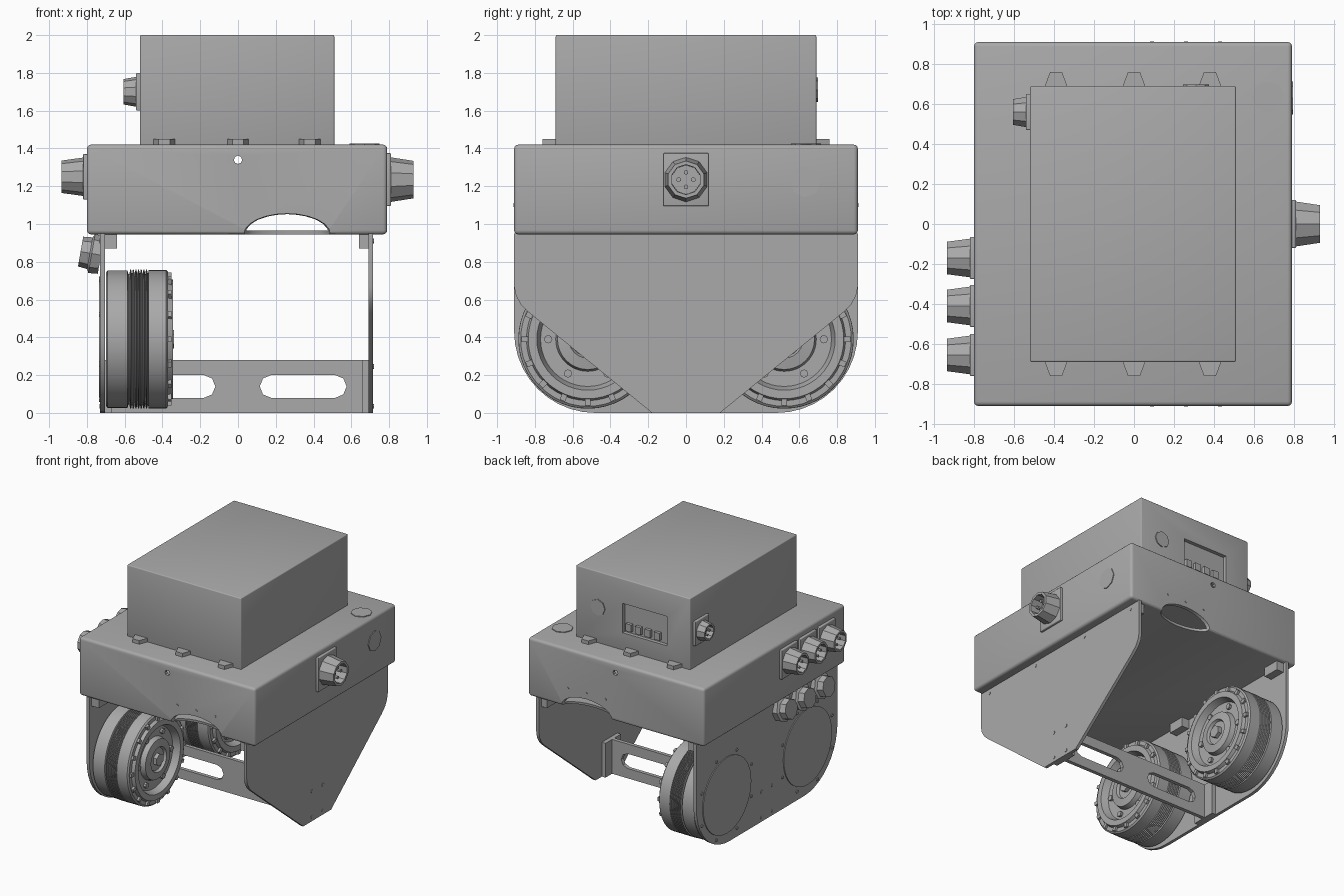
import bpy, bmesh
from math import radians, pi, sin, cos
from mathutils import Matrix, Vector

if "Cube" in bpy.data.objects:
    bpy.data.objects.remove(bpy.data.objects["Cube"])

GREY = (0.4, 0.4, 0.4, 1)
metal = bpy.data.materials.new("plain_grey_metal")
metal.use_nodes = True
metal.diffuse_color = GREY
metal.node_tree.nodes["Principled BSDF"].inputs["Base Color"].default_value = GREY


def finish(name, bm, loc=(0, 0, 0), smooth=30):
    bmesh.ops.recalc_face_normals(bm, faces=bm.faces)
    mesh = bpy.data.meshes.new(name)
    bm.to_mesh(mesh)
    bm.free()
    mesh.materials.append(metal)
    ob = bpy.data.objects.new(name, mesh)
    ob.location = loc
    bpy.context.collection.objects.link(ob)
    mesh.shade_smooth()
    mesh.set_sharp_from_angle(angle=radians(smooth))
    return ob


def box(name, x, y, z, bevel=0):
    bm = bmesh.new()
    bmesh.ops.create_cube(bm, size=1)
    for v in bm.verts:
        v.co = [lo + (hi - lo) * (c + 0.5) for c, (lo, hi) in zip(v.co, (x, y, z))]
    if bevel:
        bmesh.ops.bevel(bm, geom=bm.edges[:], offset=bevel, segments=3,
                        profile=0.5, affect='EDGES')
    return finish(name, bm)


def prism(name, points, axis, lo, hi):
    """Extrude a 2D outline along one axis."""
    place = {'x': lambda a, b, d: (d, a, b), 'y': lambda a, b, d: (a, d, b),
             'z': lambda a, b, d: (a, b, d)}[axis]
    bm = bmesh.new()
    face = bm.faces.new([bm.verts.new(place(a, b, lo)) for a, b in points])
    new = bmesh.ops.extrude_face_region(bm, geom=[face])["geom"]
    shift = Vector(place(0, 0, hi - lo))
    bmesh.ops.translate(bm, vec=shift, verts=[g for g in new if isinstance(g, bmesh.types.BMVert)])
    return finish(name, bm)


def lathe(name, profile, loc, sides=10, axis='x', flip=1, smooth=30):
    """Spin (distance, radius) points around an axis."""
    bm = bmesh.new()
    vs = [bm.verts.new((d * flip, 0, r)) for d, r in profile]
    es = [bm.edges.new(p) for p in zip(vs, vs[1:])]
    bmesh.ops.spin(bm, geom=vs + es, cent=(0, 0, 0), axis=(1, 0, 0),
                   angle=2 * pi, steps=sides)
    bmesh.ops.remove_doubles(bm, verts=bm.verts, dist=0.0002)
    turn = {'x': Matrix(), 'y': Matrix.Rotation(pi / 2, 4, 'Z'),
            'z': Matrix.Rotation(-pi / 2, 4, 'Y')}[axis]
    bm.transform(turn)
    return finish(name, bm, loc, smooth)


def disc(name, loc, r, h, axis, flip=1, sides=8):
    return lathe(name, [(0, 0), (0, r), (h, r), (h, 0)], loc, sides, axis, flip)


def cut(ob, cutters):
    for c in cutters:
        c.hide_render = True
        m = ob.modifiers.new("cut", 'BOOLEAN')
        m.operation, m.solver, m.object = 'DIFFERENCE', 'EXACT', c
    deps = bpy.context.evaluated_depsgraph_get()
    mesh = bpy.data.meshes.new_from_object(ob.evaluated_get(deps))
    ob.modifiers.clear()
    ob.data = mesh
    mesh.shade_smooth()
    mesh.set_sharp_from_angle(angle=radians(30))
    for c in cutters:
        bpy.data.objects.remove(c)


def arc(cx, cz, r, a0, a1, n=10):
    steps = [radians(a0 + (a1 - a0) * i / n) for i in range(n + 1)]
    return [(cx + r * cos(a), cz + r * sin(a)) for a in steps]


# Main housing: hollow shell with cable notches and small holes front and back
housing = box("housing", (-0.8, 0.79), (-0.91, 0.91), (0.945, 1.42), 0.022)
cutters = [box("cavity", (-0.775, 0.765), (-0.885, 0.885), (0.965, 1.4))]
for s in (-1, 1):
    bm = bmesh.new()
    bmesh.ops.create_uvsphere(bm, u_segments=20, v_segments=12, radius=1)
    bmesh.ops.scale(bm, vec=(0.23, 0.11, 0.11), verts=bm.verts)
    cutters.append(finish("notch", bm, (0.26, s * 0.91, 0.945)))
    cutters.append(disc("hole", (0, s * 0.95, 1.34), 0.022, 0.1, 'y', -s))
cut(housing, cutters)
for s in (-1, 1):
    for x in (0.09, 0.26, 0.43):
        disc("notch_screw", (x, s * 0.908, 1.1), 0.01, 0.006, 'y', s)
disc("top_plug", (0.67, 0.635, 1.418), 0.08, 0.008, 'z')
disc("side_plug", (0.788, 0.63, 1.225), 0.083, 0.008, 'x')

# Upper electronics box with a recessed socket panel on the back
upper = box("upper_box", (-0.52, 0.51), (-0.69, 0.69), (1.41, 2.0), 0.008)
cut(upper, [box("panel_cut", (-0.31, 0.09), (0.66, 0.75), (1.56, 1.8))])
for i in range(4):
    x = -0.24 + i * 0.085
    box("panel_socket", (x, x + 0.05), (0.65, 0.685), (1.58, 1.64))
disc("back_plug", (0.31, 0.688, 1.71), 0.065, 0.01, 'y')
for s in (-1, 1):
    for x in (-0.39, 0, 0.38):
        prism("mounting_lug", [(x - 0.06, s * 0.68), (x + 0.06, s * 0.68),
                               (x + 0.03, s * 0.76), (x - 0.03, s * 0.76)], 'z', 1.415, 1.45)


# Round sockets on square flanges
def connector(name, x, y, z, s, r, length, fw, fh):
    box(name + "_flange", sorted((x - s * 0.01, x + s * 0.02)),
        (y - fw, y + fw), (z - fh, z + fh), 0.006)
    lathe(name, [(0, r * 1.1), (length * 0.5, r), (length, r * 0.9), (length, r * 0.72),
                 (length * 0.35, r * 0.7), (length * 0.35, 0)], (x, y, z), 10, 'x', s, 20)
    for k in range(4):
        a = k * pi / 2
        disc(name + "_pin", (x + s * length * 0.3, y + r * 0.35 * cos(a), z + r * 0.35 * sin(a)),
             r * 0.12, length * 0.5, 'x', s, 6)


connector("power_socket", 0.79, 0, 1.235, 1, 0.11, 0.14, 0.12, 0.14)
connector("box_socket", -0.52, 0.56, 1.7, -1, 0.075, 0.085, 0.09, 0.1)
for y in (-0.17, -0.41, -0.655):
    connector("cable_socket", -0.8, y, 1.25, -1, 0.095, 0.135, 0.105, 0.12)
    gland = lathe("cable_gland", [(0, 0.07), (0, 0.1), (0.05, 0.105), (0.06, 0.085),
                                  (0.11, 0.08), (0.11, 0)], (-0.725, y, 0.835), 8, 'x', -1, 20)
    gland.rotation_euler.y = radians(10)

# Plain side plate, tapered to the crossbar
half = [(0.18, 0), (0.83, 0.53), (0.875, 0.575), (0.9, 0.62), (0.91, 0.67), (0.91, 0.95)]
prism("tapered_plate", half + [(-y, z) for y, z in reversed(half)], 'x', 0.69, 0.715)

# Wheel side plate with rounded lower corners
half = arc(0.48, 0.43, 0.43, -90, 0) + [(0.91, 0.95)]
prism("wheel_plate", half + [(-y, z) for y, z in reversed(half)], 'x', -0.73, -0.705)

# Crossbar with two slots and end flanges
bar = box("crossbar", (-0.7, 0.69), (-0.015, 0.015), (0, 0.28))
cut(bar, [prism("slot", arc(x + 0.17, 0.14, 0.06, -90, 90, 4) + arc(x - 0.17, 0.14, 0.06, 90, 270, 4),
                'y', -0.1, 0.1) for x in (-0.35, 0.345)])
for x in (-0.705, 0.657):
    box("crossbar_flange", (x, x + 0.035), (-0.1, 0.1), (0, 0.28))

# Housing brackets and plate screws
for s, face in ((1, 0.715), (-1, -0.73)):
    for y in (-0.81, -0.28, 0.28, 0.81):
        box("plate_bracket", sorted((s * 0.64, s * 0.705)), (y - 0.07, y + 0.07), (0.87, 0.95))
        disc("plate_screw", (face, y, 0.91), 0.013, 0.004, 'x', s)
    for y in (-0.07, 0.07):
        for z in (0.035, 0.245):
            disc("crossbar_screw", (face, y, z), 0.013, 0.004, 'x', s)

# Wheels: ribbed tread, stepped rim and dished hub
ribs = []
for i in range(7):
    x = -0.575 + i * 0.014
    ribs += [(x, 0.345), (x + 0.004, 0.368), (x + 0.009, 0.368)]
tyre = ([(-0.7, 0), (-0.7, 0.35), (-0.69, 0.365), (-0.585, 0.365), (-0.58, 0.345)] + ribs +
        [(-0.476, 0.345), (-0.474, 0.367), (-0.38, 0.367), (-0.37, 0.355), (-0.37, 0.325),
         (-0.345, 0.315), (-0.345, 0.27), (-0.4, 0.25), (-0.4, 0.17), (-0.36, 0.16),
         (-0.35, 0.1), (-0.37, 0.09), (-0.37, 0)])
for y in (-0.52, 0.52):
    c = Vector((0, y, 0.39))
    lathe("wheel", tyre, c, 48)
    disc("axle_cap", c + Vector((-0.38, 0, 0)), 0.05, 0.04, 'x', 1, 6)
    for k in range(16):
        a = k * pi / 8
        lug = box("rim_lug", (-0.375, -0.352), (-0.015, 0.015), (0.305, 0.352))
        lug.location, lug.rotation_euler.x = c, a
    for k in range(6):
        a = k * pi / 3
        disc("hub_bolt", c + Vector((-0.405, 0.21 * cos(a), 0.21 * sin(a))), 0.022, 0.025, 'x')
    # Outer cover and its ring of screws
    disc("wheel_cover", c + Vector((-0.728, 0, 0)), 0.31, 0.009, 'x', -1, 40)
    for k in range(8):
        a = (k + 0.5) * pi / 4
        disc("cover_screw", c + Vector((-0.73, 0.345 * cos(a), 0.345 * sin(a))),
             0.013, 0.006, 'x', -1)
